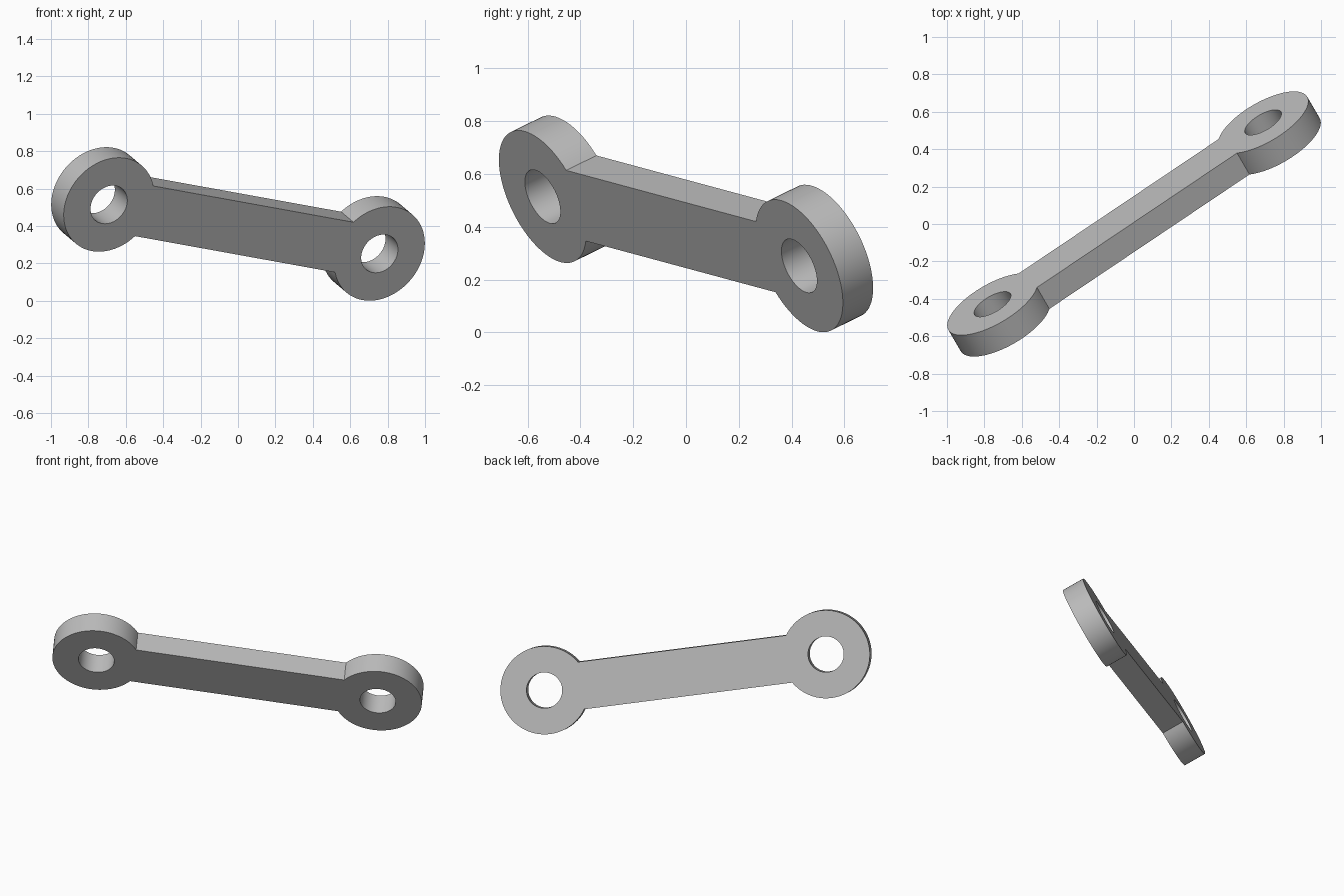
import bpy, bmesh
from math import sin, cos, asin, pi, tau
from mathutils import Vector, Matrix

RING, HOLE, BAR, THICK = 0.273, 0.111, 0.1475, 0.144   # radii, half bar width, thickness
SEG = 64

if "Cube" in bpy.data.objects:
    bpy.data.objects.remove(bpy.data.objects["Cube"])

grey = bpy.data.materials.new("plain grey")
grey.use_nodes = True
colour = (0.5, 0.5, 0.5, 1)
grey.diffuse_color = colour
grey.node_tree.nodes["Principled BSDF"].inputs["Base Color"].default_value = colour

# Link axis and face normal in space
axis = Vector((1.447, 0.972, -0.262))
half = axis.length / 2
along = axis.normalized()
normal = Vector((-0.459, 0.796, 0.39))
normal = (normal - along * normal.dot(along)).normalized()
across = normal.cross(along)


def arc(cx, radius, start, sweep, count):
    """Points of an arc centred on the link axis."""
    return [(cx + radius * cos(start + sweep * i / count),
             radius * sin(start + sweep * i / count)) for i in range(count + 1)]


def add_loop(curve, points):
    spline = curve.splines.new("POLY")
    spline.points.add(len(points) - 1)
    for p, (x, y) in zip(spline.points, points):
        p.co = (x, y, 0, 1)
    spline.use_cyclic_u = True


# Flat outline: two ring ends joined by a straight bar, with a hole in each end
curve = bpy.data.curves.new("link_outline", "CURVE")
curve.dimensions = "2D"
curve.fill_mode = "BOTH"
curve.extrude = THICK / 2
neck = asin(BAR / RING)
sweep = tau - 2 * neck
add_loop(curve, arc(half, RING, neck - pi, sweep, SEG)
         + arc(-half, RING, neck, sweep, SEG))
for side in (-1, 1):
    add_loop(curve, arc(side * half, HOLE, 0, tau, SEG)[:-1])

# Turn the extruded outline into a welded mesh
outline = bpy.data.objects.new("link_outline", curve)
bpy.context.collection.objects.link(outline)
bpy.context.view_layer.update()
mesh = bpy.data.meshes.new_from_object(
    outline.evaluated_get(bpy.context.evaluated_depsgraph_get()))
bpy.data.objects.remove(outline)

bm = bmesh.new()
bm.from_mesh(mesh)
bmesh.ops.remove_doubles(bm, verts=bm.verts, dist=0.0005)
bmesh.ops.recalc_face_normals(bm, faces=bm.faces)
bm.to_mesh(mesh)
bm.free()
mesh.materials.clear()
mesh.materials.append(grey)

# Place the tilted link
link = bpy.data.objects.new("link_arm", mesh)
bpy.context.collection.objects.link(link)
tilt = Matrix((along, across, normal)).transposed()
link.matrix_world = Matrix.Translation((0, 0, 0.411)) @ tilt.to_4x4()
bpy.ops.object.select_all(action="DESELECT")
link.select_set(True)
bpy.context.view_layer.objects.active = link
bpy.ops.object.shade_smooth_by_angle(angle=0.5)
